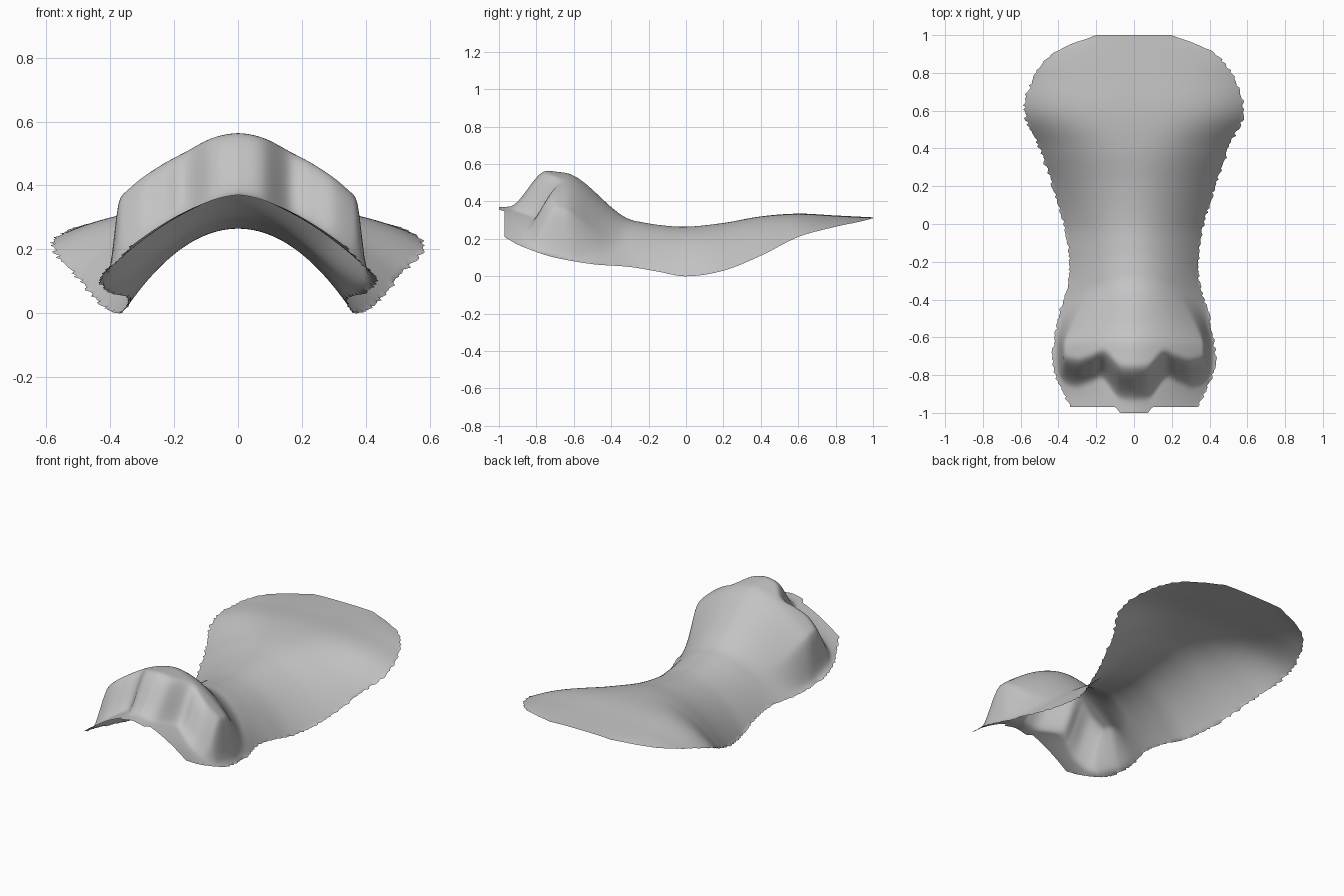
import bpy
import bmesh
import random

random.seed(4)

default_cube = bpy.data.objects.get("Cube")
if default_cube:
    bpy.data.objects.remove(default_cube, do_unlink=True)

ROWS, COLUMNS = 170, 124
BACK, FRONT = 1.0, -0.97

# Sections along the sheet: y, half width, ridge height, edge height, roundness
SECTIONS = [
    (-0.97, 0.335, 0.370, 0.21, 1.6),
    (-0.90, 0.370, 0.370, 0.17, 1.6),
    (-0.80, 0.415, 0.360, 0.13, 1.7),
    (-0.70, 0.430, 0.350, 0.10, 1.7),
    (-0.50, 0.400, 0.325, 0.065, 1.8),
    (-0.30, 0.345, 0.300, 0.05, 2),
    (-0.15, 0.345, 0.275, 0.025, 2),
    (0.00, 0.370, 0.265, 0.0, 2),
    (0.20, 0.430, 0.285, 0.03, 2),
    (0.40, 0.500, 0.320, 0.11, 2.3),
    (0.60, 0.580, 0.335, 0.21, 3),
    (0.80, 0.515, 0.325, 0.265, 3),
    (0.92, 0.400, 0.319, 0.29, 3),
    (1.00, 0.200, 0.315, 0.31, 3),
]

# Front rim of the tip and wings: distance from centre, foot y, crest y
RIM = [
    (0.00, -0.95, -0.74),
    (0.08, -0.93, -0.73),
    (0.16, -0.83, -0.66),
    (0.23, -0.85, -0.68),
    (0.31, -0.87, -0.70),
    (0.44, -0.82, -0.66),
]


def ramp(start, end, value):
    """Smooth step from 0 at start to 1 at end."""
    t = max(0.0, min(1.0, (value - start) / (end - start)))
    return t * t * (3 - 2 * t)


def sample(table, key):
    """Smooth curve through the rows of a table."""
    last = len(table) - 1
    i = 0
    while i < last - 1 and key > table[i + 1][0]:
        i += 1
    a, b = table[i], table[i + 1]
    before, after = table[max(i - 1, 0)], table[min(i + 2, last)]
    span = b[0] - a[0]
    t = max(0.0, min(1.0, (key - a[0]) / span))
    result = []
    for k in range(1, len(a)):
        slope_a = (b[k] - before[k]) / (b[0] - before[0]) * span
        slope_b = (after[k] - a[k]) / (after[0] - a[0]) * span
        rise = b[k] - a[k]
        bend = slope_a * (1 - t) ** 2 * t - slope_b * (1 - t) * t * t
        result.append(a[k] + rise * t * t * (3 - 2 * t) + bend)
    return result


def bulb_height(x, y, width):
    """Height of the rounded tip and wings above the sheet."""
    foot, crest = sample(RIM, x)
    front = ramp(foot, crest, y)
    back = ramp(-0.27 - x * x, -0.65, y)
    wall = min(0.405, width - 0.015)
    softness = 0.035 + 0.3 * max(0.0, y + 0.64)
    side = 1 - ramp(wall - softness, wall, x)
    return 0.21 * front * back * side


def sheet_point(row, column):
    y = BACK + (FRONT - BACK) * row / ROWS
    across = 2 * column / COLUMNS - 1
    width, ridge, edge, roundness = sample(SECTIONS, y)
    x = across * width
    reach = abs(x)
    z = edge + (ridge - edge) * (1 - abs(across) ** roundness)
    z += bulb_height(reach, y, width)
    # Small tab in the middle of the lip
    y -= 0.03 * ramp(-0.93, FRONT, y) * (1 - ramp(0.07, 0.1, reach))
    # Ragged cut along both sides
    if column in (0, COLUMNS):
        x *= 1 + random.uniform(-0.015, 0.02)
    return x, y, max(z, 0.0)


# Nose surface: one open sheet
bm = bmesh.new()
grid = [[bm.verts.new(sheet_point(r, c)) for c in range(COLUMNS + 1)]
        for r in range(ROWS + 1)]
for upper, lower in zip(grid, grid[1:]):
    for c in range(COLUMNS):
        bm.faces.new((upper[c], lower[c], lower[c + 1], upper[c + 1]))

# Soften the bulb without moving the rim
inner = [v for v in bm.verts if not v.is_boundary]
for _ in range(3):
    bmesh.ops.smooth_vert(bm, verts=inner, factor=0.4,
                          use_axis_x=False, use_axis_y=False, use_axis_z=True)

mesh = bpy.data.meshes.new("nose_surface")
bm.to_mesh(mesh)
bm.free()
for face in mesh.polygons:
    face.use_smooth = True

# Plain grey material
grey = bpy.data.materials.new("plain_grey")
grey.use_nodes = True
colour = (0.55, 0.55, 0.55, 1)
grey.diffuse_color = colour
for node in grey.node_tree.nodes:
    if node.type == 'BSDF_PRINCIPLED':
        node.inputs["Base Color"].default_value = colour
mesh.materials.append(grey)

nose = bpy.data.objects.new("nose_surface", mesh)
bpy.context.collection.objects.link(nose)
